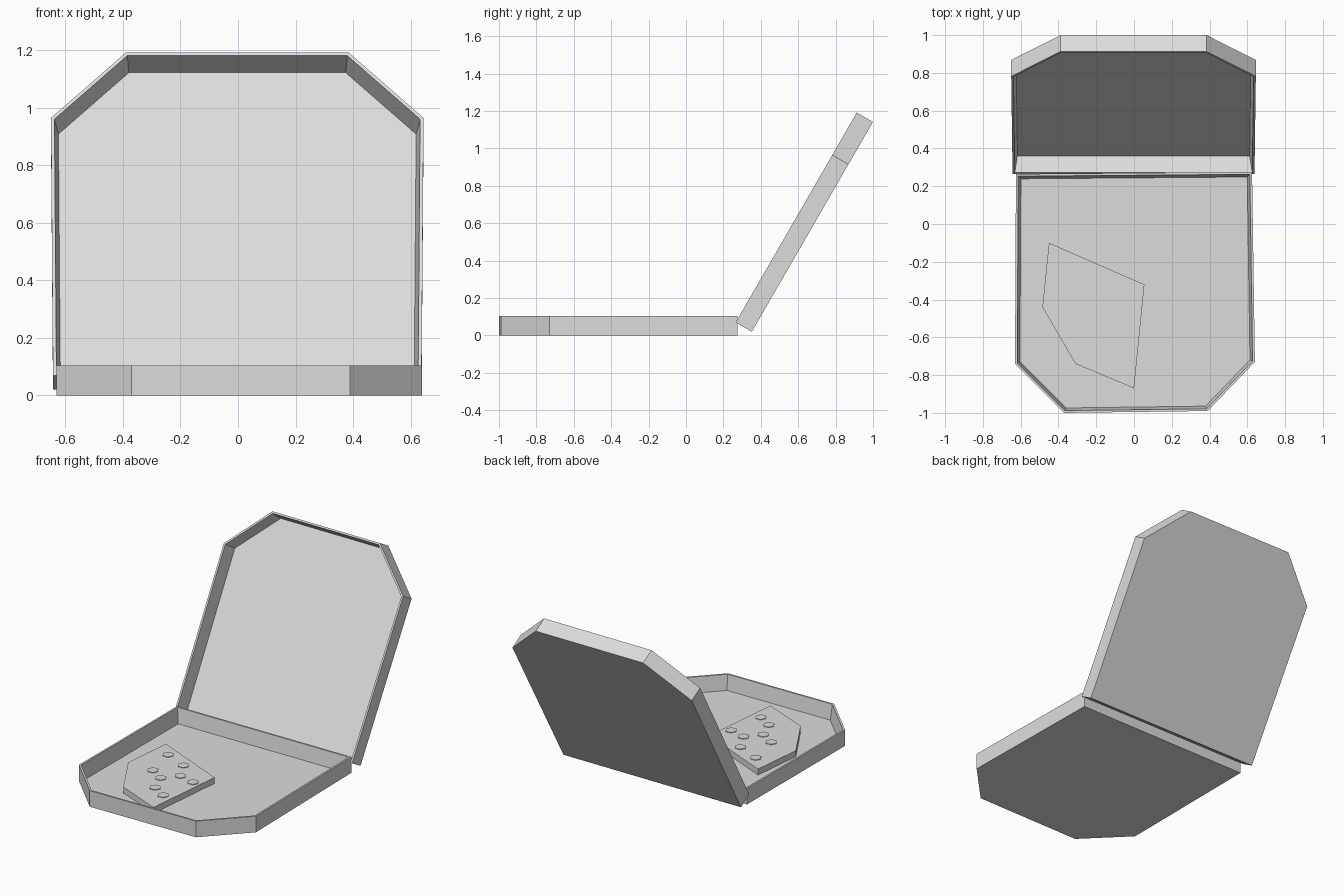
import bpy, bmesh, math
from mathutils import Matrix

cube = bpy.data.objects.get("Cube")
if cube:
    bpy.data.objects.remove(cube, do_unlink=True)

grey = bpy.data.materials.new("plain grey")
grey.use_nodes = True
grey.diffuse_color = (0.72, 0.72, 0.72, 1)
grey.node_tree.nodes["Principled BSDF"].inputs["Base Color"].default_value = grey.diffuse_color


def prism(name, outline, height, matrix=Matrix(), hollow=False):
    """Raise an outline into a block; hollow turns it into a tapered tray."""
    bm = bmesh.new()
    bottom = [bm.verts.new((x, y, 0)) for x, y in outline]
    upper = [bm.verts.new((x, y, height)) for x, y in outline]
    bm.faces.new(bottom[::-1])
    top = bm.faces.new(upper)
    for i in range(len(outline)):
        bm.faces.new((bottom[i - 1], bottom[i], upper[i], upper[i - 1]))
    bmesh.ops.recalc_face_normals(bm, faces=bm.faces)
    if hollow:
        # Flat rim, then sloping inner walls down to the floor
        for width in (0.012, 0.014):
            bmesh.ops.inset_region(bm, faces=[top], thickness=width, use_even_offset=True)
        for v in top.verts:
            v.co.z = 0.006
    bm.transform(matrix)
    mesh = bpy.data.meshes.new(name)
    bm.to_mesh(mesh)
    bm.free()
    mesh.materials.append(grey)
    obj = bpy.data.objects.new(name, mesh)
    bpy.context.collection.objects.link(obj)


# Bottom tray with two cut corners at the front
prism("box_base", [(-0.625, 0.265), (-0.63, -0.74), (-0.37, -1.0), (0.39, -0.99),
                   (0.64, -0.73), (0.625, 0.275)], 0.105, hollow=True)

# Matching lid, swung open at the back
swing = Matrix.Translation((0, 0.352, 0.02)) @ Matrix.Rotation(math.radians(60), 4, "X")
prism("box_lid", [(-0.643, 0), (0.638, 0), (0.645, 1.033), (0.385, 1.295),
                  (-0.39, 1.295), (-0.65, 1.033)], 0.1, swing, hollow=True)

# Slice lying in the tray
prism("slice", [(-0.45, -0.10), (-0.485, -0.44), (-0.31, -0.74), (0.0, -0.87),
                (0.055, -0.32)], 0.039, Matrix.Translation((0, 0, 0.006)))

# Thin hexagonal toppings
hexagon = [(0.036 * math.cos(i * math.pi / 3), 0.036 * math.sin(i * math.pi / 3)) for i in range(6)]
spots = [(-0.35, -0.22), (-0.19, -0.29), (-0.3, -0.45), (-0.2, -0.51),
         (-0.12, -0.42), (-0.01, -0.45), (-0.15, -0.64), (-0.05, -0.7)]
for x, y in spots:
    prism("topping", hexagon, 0.005, Matrix.Translation((x, y, 0.044)))
